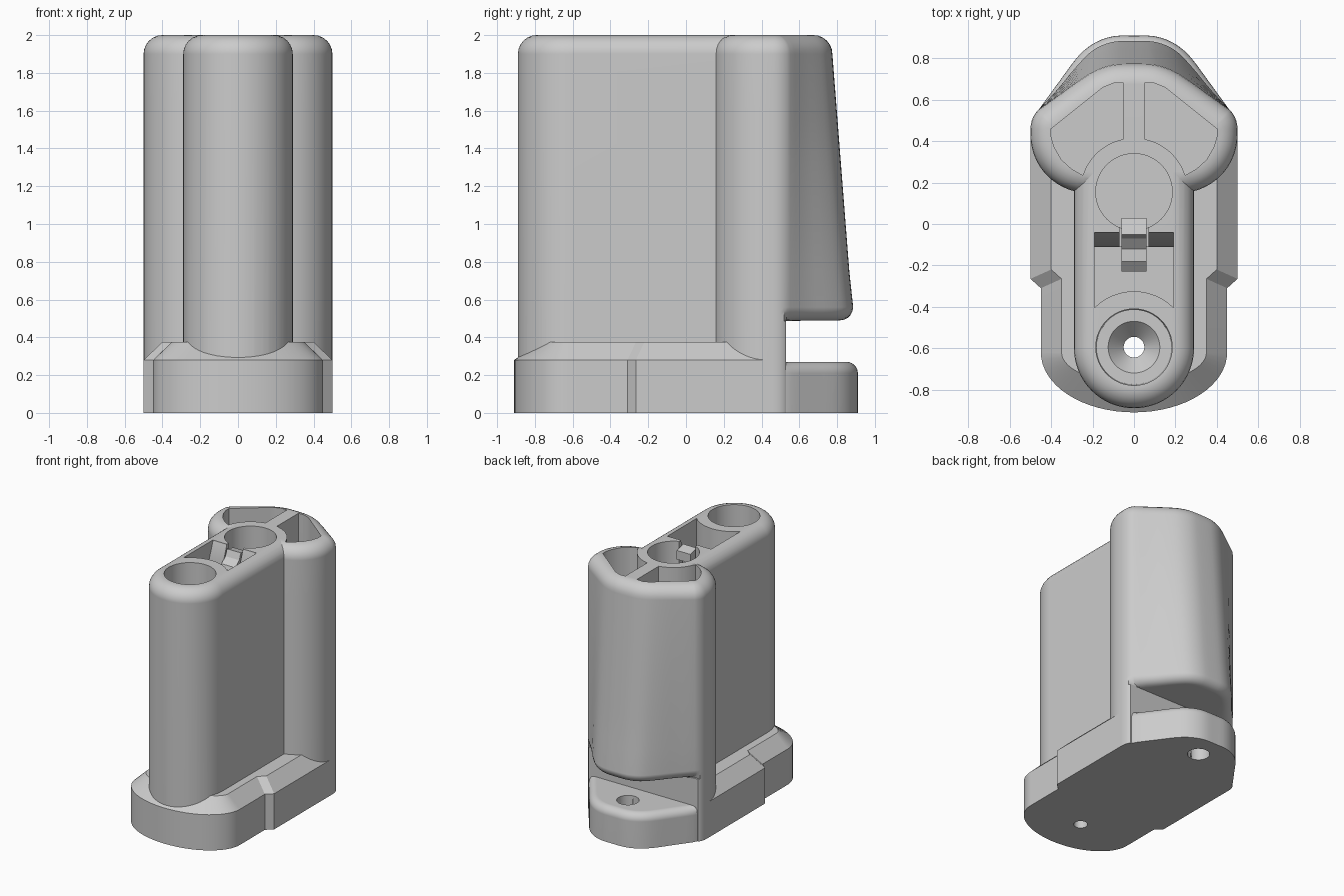
import bpy, bmesh, math
from mathutils import Vector

if "Cube" in bpy.data.objects:
    bpy.data.objects.remove(bpy.data.objects["Cube"])

grey = bpy.data.materials.new("plain grey")
grey.use_nodes = True
grey.diffuse_color = (0.6, 0.6, 0.6, 1)
grey.node_tree.nodes["Principled BSDF"].inputs["Base Color"].default_value = (0.6, 0.6, 0.6, 1)


def arc(cx, cy, rx, ry, a0, a1, n):
    return [(cx + rx * math.cos(math.radians(a0 + (a1 - a0) * i / n)),
             cy + ry * math.sin(math.radians(a0 + (a1 - a0) * i / n))) for i in range(n + 1)]


def mirrored(half):
    """Close a right-hand half outline (front to back) across x = 0."""
    return half + [(-x, y) for x, y in reversed(half) if abs(x) > 1e-6]


def smooth(pts, n=3):
    """Catmull-Rom resampling of a short open path."""
    p = [Vector(q) for q in pts]
    p = [2 * p[0] - p[1]] + p + [2 * p[-1] - p[-2]]
    out = []
    for a, b, c, d in zip(p, p[1:], p[2:], p[3:]):
        for i in range(n):
            t = i / n
            out.append(tuple(0.5 * (2 * b + (c - a) * t + (2 * a - 5 * b + 4 * c - d) * t * t
                                    + (3 * b - a - 3 * c + d) * t ** 3)))
    return out + [tuple(pts[-1])]


def inset(pts, d):
    """Move a counter-clockwise outline inwards by d."""
    out = []
    for i, q in enumerate(pts):
        p, q, r = Vector(pts[i - 1]), Vector(q), Vector(pts[(i + 1) % len(pts)])
        a, b = (q - p).normalized(), (r - q).normalized()
        na, nb = Vector((-a.y, a.x)), Vector((-b.y, b.x))
        m = (na + nb).normalized()
        out.append(tuple(q + m * d / max(m.dot(na), 0.5)))
    return out


def inset_behind(pts, d):
    """Inset only the part of an outline behind the flat slot wall."""
    return [(q[0], max(q[1], 0.532)) if p[1] > 0.532 else p for p, q in zip(pts, inset(pts, d))]


def rounding(z_top, r, n=6):
    """(height, inset) steps of a rounded upper rim."""
    return [(z_top - r + r * math.sin(t), r - r * math.cos(t))
            for t in (math.pi / 2 * i / n for i in range(n + 1))]


def volume(mesh):
    bm = bmesh.new()
    bm.from_mesh(mesh)
    v = bm.calc_volume(signed=True)
    bm.free()
    return v


def loft(name, sections):
    """Skin a list of (outline, z) with end caps."""
    bm = bmesh.new()
    rings = [[bm.verts.new((x, y, z)) for x, y in pts] for pts, z in sections]
    for lo, hi in zip(rings, rings[1:]):
        for i in range(len(lo)):
            j = (i + 1) % len(lo)
            bm.faces.new((lo[i], lo[j], hi[j], hi[i]))
    bm.faces.new(rings[0][::-1])
    bm.faces.new(rings[-1])
    if bm.calc_volume(signed=True) < 0:
        bmesh.ops.reverse_faces(bm, faces=bm.faces)
    mesh = bpy.data.meshes.new(name)
    bm.to_mesh(mesh)
    bm.free()
    mesh.materials.append(grey)
    ob = bpy.data.objects.new(name, mesh)
    bpy.context.collection.objects.link(ob)
    return ob


def prism(name, pts, z0, z1):
    return loft(name, [(pts, z0), (pts, z1)])


def combine(ob, other, op):
    """Boolean that accepts a solver only if the resulting volume is sensible."""
    before = volume(ob.data)
    least, most = (before * 0.999, before + volume(other.data) * 1.01) if op == 'UNION' \
        else (before * 0.6, before * 1.001)
    bpy.context.view_layer.objects.active = ob
    mod = ob.modifiers.new("combine", 'BOOLEAN')
    mod.operation, mod.object = op, other
    for solver in ('EXACT', 'MANIFOLD', 'FLOAT'):
        mod.solver = solver
        bpy.context.view_layer.update()
        result = ob.evaluated_get(bpy.context.evaluated_depsgraph_get()).data
        if len(result.polygons) and least <= volume(result) <= most:
            bpy.ops.object.modifier_apply(modifier=mod.name)
            bpy.data.objects.remove(other)
            return
    ob.modifiers.remove(mod)
    if op == 'UNION':
        finish(other)
    else:
        bpy.data.objects.remove(other)


def finish(ob):
    bpy.ops.object.select_all(action='DESELECT')
    ob.select_set(True)
    bpy.context.view_layer.objects.active = ob
    bpy.ops.object.shade_smooth_by_angle(angle=math.radians(28))
    mod = ob.modifiers.new("weighted normals", 'WEIGHTED_NORMAL')
    mod.keep_sharp = True


# Main column: long rounded bar with a rounded top rim
bar = arc(0, -0.6, 0.29, 0.29, 180, 360, 32) + [(0.29, 0.45), (-0.29, 0.45)]
housing = loft("housing", [(bar, 0)] + [(inset(bar, d), z) for z, d in rounding(2, 0.1)])

# Rear grip: side lobes full height, tapered back that overhangs a slot
front_half = arc(0.22, 0.43, 0.28, 0.28, 270, 360, 14) + arc(0.37, 0.46, 0.13, 0.13, 0, 45, 5)
back_top = smooth([(0.462, 0.552), (0.36, 0.625), (0.27, 0.69), (0.19, 0.74), (0.1, 0.77), (0, 0.775)])
back_low = smooth([(0.462, 0.552), (0.37, 0.65), (0.27, 0.77), (0.19, 0.845), (0.1, 0.88), (0, 0.885)])


def grip_outline(z):
    t = min(1, (z - 0.49) / 1.41)
    back = [(a[0] * (1 - t) + b[0] * t, a[1] * (1 - t) + b[1] * t) for a, b in zip(back_low, back_top)]
    return mirrored(front_half + back[1:])


lobes = [(x, min(y, 0.53)) for x, y in grip_outline(0.49)]
sections = [(lobes, 0), (lobes, 0.487)]
for i in range(6):
    t = math.pi / 2 * i / 5
    sections.append((inset_behind(grip_outline(0.49), 0.07 * (1 - math.sin(t))),
                     0.49 + 0.07 * (1 - math.cos(t))))
sections += [(grip_outline(z), z) for z in (0.75, 1.0, 1.3, 1.6)]
sections += [(inset(grip_outline(z), d), z) for z, d in rounding(2, 0.1)]
combine(housing, loft("grip", sections), 'UNION')

# Foot: stepped plinth with a chamfered top edge
foot_low = arc(0, -0.62, 0.45, 0.29, 180, 360, 32) + [
    (0.45, -0.31), (0.5, -0.265), (0.5, 0.44), (-0.5, 0.44), (-0.5, -0.265), (-0.45, -0.31)]
foot_top = arc(0, -0.62, 0.35, 0.15, 180, 360, 32) + [
    (0.35, -0.265), (0.4, -0.22), (0.4, 0.44), (-0.4, 0.44), (-0.4, -0.22), (-0.35, -0.265)]
combine(housing, loft("foot", [(foot_low, 0), (foot_low, 0.28), (foot_top, 0.375)]), 'UNION')

# Rear tab: rounded ear below the slot
tab = mirrored([(0.478, 0.51)] + smooth([(0.455, 0.56), (0.36, 0.69), (0.27, 0.81),
                                         (0.19, 0.875), (0.1, 0.907), (0, 0.91)]))
combine(housing, loft("tab", [(tab, 0)] + [(inset_behind(tab, d), z) for z, d in rounding(0.27, 0.06)]),
        'UNION')


def circle(y, r):
    return arc(0, y, r, r, 0, 352.5, 47)


# Round wells, the countersunk screw hole and the tab hole
cutters = [
    prism("well", circle(0.155, 0.185), 0.2, 2.1),
    loft("screw_well", [(circle(-0.595, r), z) for r, z in
                        [(0.05, -0.1), (0.05, 0.12), (0.125, 0.2), (0.18, 0.201), (0.185, 2.1)]]),
    prism("tab_hole", circle(0.72, 0.08), -0.1, 0.38),
]

# Pockets in the side lobes, either side of the centre rib
pocket = [(0.05, 0.68)] + arc(0, 0.155, 0.26, 0.26, 79, 18, 12) + [
    (0.30, 0.265), (0.35, 0.31), (0.385, 0.37), (0.4, 0.42), (0.4, 0.46),
    (0.2, 0.62), (0.15, 0.66), (0.1, 0.68)]
for s in (1, -1):
    cutters.append(prism("lobe_pocket", [(x * s, y) for x, y in pocket], 0.62, 2.1))

# Middle pocket with a sloping back lip, and a notch for the clip
edge = arc(0, -0.595, 0.27, 0.27, 135, 45, 12)
deep, wide = (edge + [(0.19, y), (-0.19, y)] for y in (-0.11, -0.04))
cutters.append(loft("middle_pocket", [(deep, 0.6), (deep, 1.8), (wide, 1.99), (wide, 2.1)]))
cutters.append(prism("clip_notch", [(-0.07, -0.15), (0.07, -0.15), (0.07, 0.0), (-0.07, 0.0)], 1.2, 2.1))
for c in cutters:
    combine(housing, c, 'DIFFERENCE')
finish(housing)

# Spring clip: bent strap standing in the middle pocket
profile = [(0.03, 1.88), (0.03, 1.95), (-0.05, 1.97), (-0.07, 1.92), (-0.12, 1.88), (-0.18, 1.88),
           (-0.23, 1.84), (-0.23, 1.79), (-0.1, 1.76), (-0.1, 1.15), (-0.04, 1.15), (-0.04, 1.84)]
clip = prism("spring_clip", profile, -0.06, 0.06)
for v in clip.data.vertices:
    y, z, x = v.co
    v.co = (x, y, z)
finish(clip)
